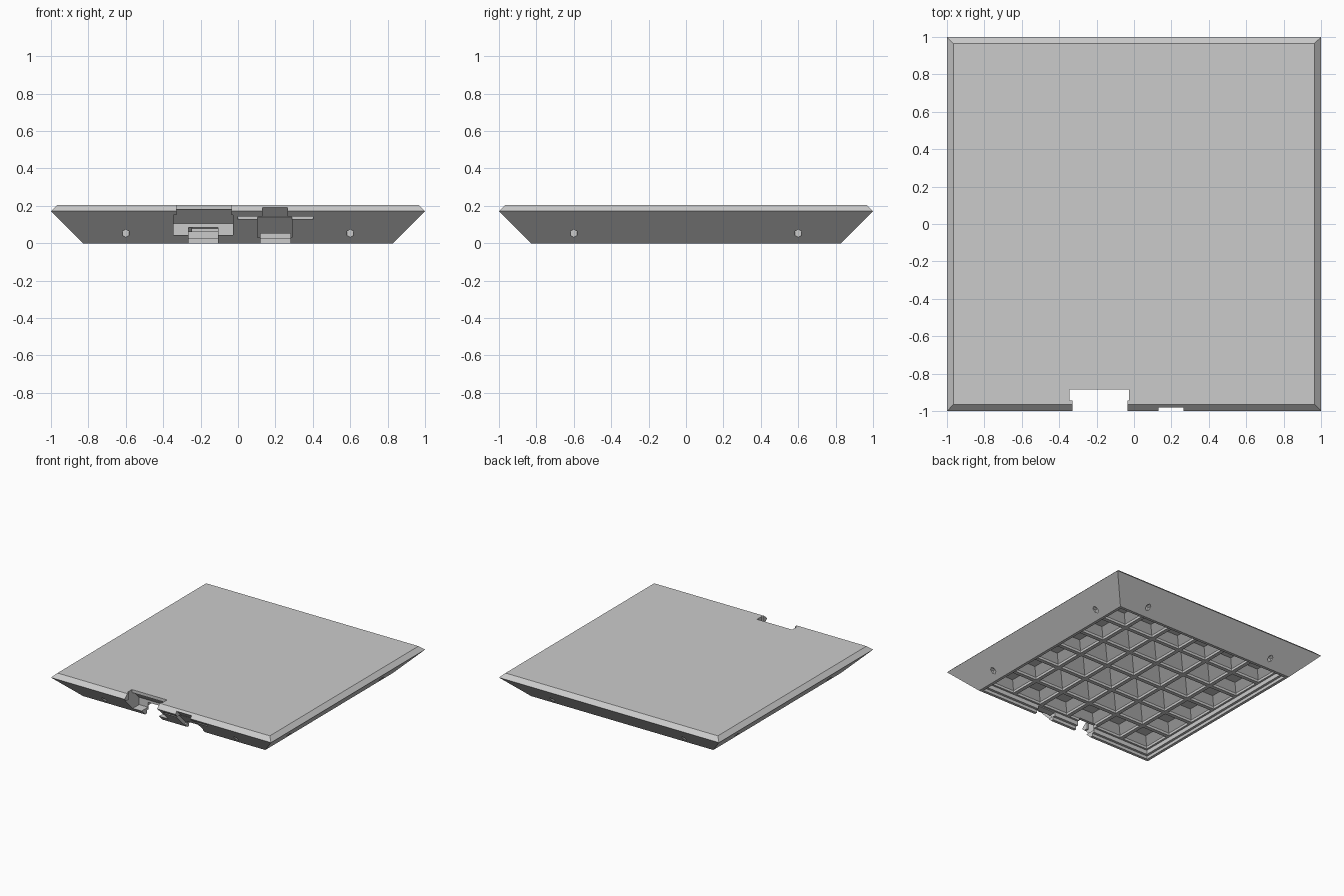
import bpy, bmesh, math
from mathutils import Matrix

cube = bpy.data.objects.get("Cube")
if cube:
    bpy.data.objects.remove(cube)

GREY = (0.6, 0.6, 0.6, 1)
mat = bpy.data.materials.new("plain grey")
mat.use_nodes = True
mat.diffuse_color = GREY
mat.node_tree.nodes["Principled BSDF"].inputs["Base Color"].default_value = GREY


def square_loft(bm, rings, cx=0, cy=0):
    """Closed solid through stacked squares given as (half width, z)."""
    loops = []
    for h, z in rings:
        loops.append([bm.verts.new((cx + sx * h, cy + sy * h, z))
                      for sx, sy in ((-1, -1), (1, -1), (1, 1), (-1, 1))])
    bm.faces.new(loops[0][::-1])
    bm.faces.new(loops[-1])
    for a, b in zip(loops, loops[1:]):
        for i in range(4):
            j = (i + 1) % 4
            bm.faces.new((a[i], a[j], b[j], b[i]))


def side_prism(bm, x0, x1, profile):
    """Solid from a (y, z) profile swept along x."""
    a = [bm.verts.new((x0, y, z)) for y, z in profile]
    b = [bm.verts.new((x1, y, z)) for y, z in profile]
    bm.faces.new(a)
    bm.faces.new(b[::-1])
    n = len(a)
    for i in range(n):
        j = (i + 1) % n
        bm.faces.new((a[i], b[i], b[j], a[j]))


def make(name, bm):
    bmesh.ops.recalc_face_normals(bm, faces=bm.faces)
    me = bpy.data.meshes.new(name)
    bm.to_mesh(me)
    bm.free()
    ob = bpy.data.objects.new(name, me)
    me.materials.append(mat)
    bpy.context.collection.objects.link(ob)
    return ob


def cut(target, bm):
    tool = make("cutter", bm)
    tool.hide_render = True
    mod = target.modifiers.new("cut", 'BOOLEAN')
    mod.operation = 'DIFFERENCE'
    mod.solver = 'EXACT'
    mod.object = tool
    bpy.context.view_layer.objects.active = target
    bpy.ops.object.modifier_apply(modifier=mod.name)
    bpy.data.objects.remove(tool)


# Chamfered slab with undercut sides
bm = bmesh.new()
square_loft(bm, [(0.828, 0), (1, 0.172), (0.965, 0.205)])
tile = make("floor_tile", bm)

# Stepped recess in the underside
bm = bmesh.new()
square_loft(bm, [(0.805, -0.1), (0.805, 0.025), (0.785, 0.025), (0.785, 0.06)])
cut(tile, bm)

# Waffle of pockets between ribs: flat-topped at the border, pyramids inside
CELLS, SPAN, RIB = 6, 1.57, 0.032
pitch = SPAN / CELLS
half = (pitch - RIB) / 2
bm = bmesh.new()
for i in range(CELLS):
    for j in range(CELLS):
        border = i in (0, CELLS - 1) or j in (0, CELLS - 1)
        tip = (0.06, 0.13) if border else (0.012, 0.165)
        square_loft(bm, [(half, 0.02), (half, 0.08), tip],
                    (i + 0.5) * pitch - SPAN / 2, (j + 0.5) * pitch - SPAN / 2)
cut(tile, bm)

# Two shallow hexagonal pin holes on every side
bm = bmesh.new()
for k in range(4):
    for x in (-0.6, 0.6):
        place = (Matrix.Rotation(k * math.pi / 2, 4, 'Z')
                 @ Matrix.Translation((x, -0.92, 0.053))
                 @ Matrix.Rotation(math.pi / 2, 4, 'X'))
        bmesh.ops.create_cone(bm, cap_ends=True, segments=6, radius1=0.021,
                              radius2=0.021, depth=0.12, matrix=place)
cut(tile, bm)


def box(y0, y1, z0, z1):
    return [(y0, z0), (y1, z0), (y1, z1), (y0, z1)]


def slope(offset, z0, z1):
    """Front undercut moved inward by offset, between two heights."""
    edge = -0.828 + offset
    return [(-1.1, z0), (edge - z0, z0), (edge - z1, z1), (-1.1, z1)]


# Front socket, open through the top, with lips at its mouth and a slot below
OPEN = -1.1
cuts = [
    (-0.33, -0.036, box(OPEN, -0.885, 0.14, 0.3)),
    (-0.345, -0.026, [(OPEN, 0.045), (-0.79, 0.045), (-0.79, 0.105),
                      (-0.835, 0.15), (OPEN, 0.15)]),
    (-0.345, -0.026, [(-0.945, 0.14), (-0.825, 0.14), (-0.865, 0.18),
                      (-0.885, 0.18), (-0.885, 0.3), (-0.945, 0.3)]),
    (-0.265, -0.107, [(OPEN, -0.1), (-0.74, -0.1), (-0.74, 0.058),
                      (-0.767, 0.085), (OPEN, 0.085)]),
    # Shallow latch channel with its opening and cross slot
    (0.13, 0.265, slope(0.038, 0.1, 0.19)),
    (0.105, 0.29, slope(0.038, 0.03, 0.14)),
    (0.12, 0.28, box(OPEN, -0.74, -0.1, 0.052)),
    (0.0, 0.4, box(OPEN, -0.93, 0.128, 0.143)),
]
for x0, x1, profile in cuts:
    bm = bmesh.new()
    side_prism(bm, x0, x1, profile)
    cut(tile, bm)
